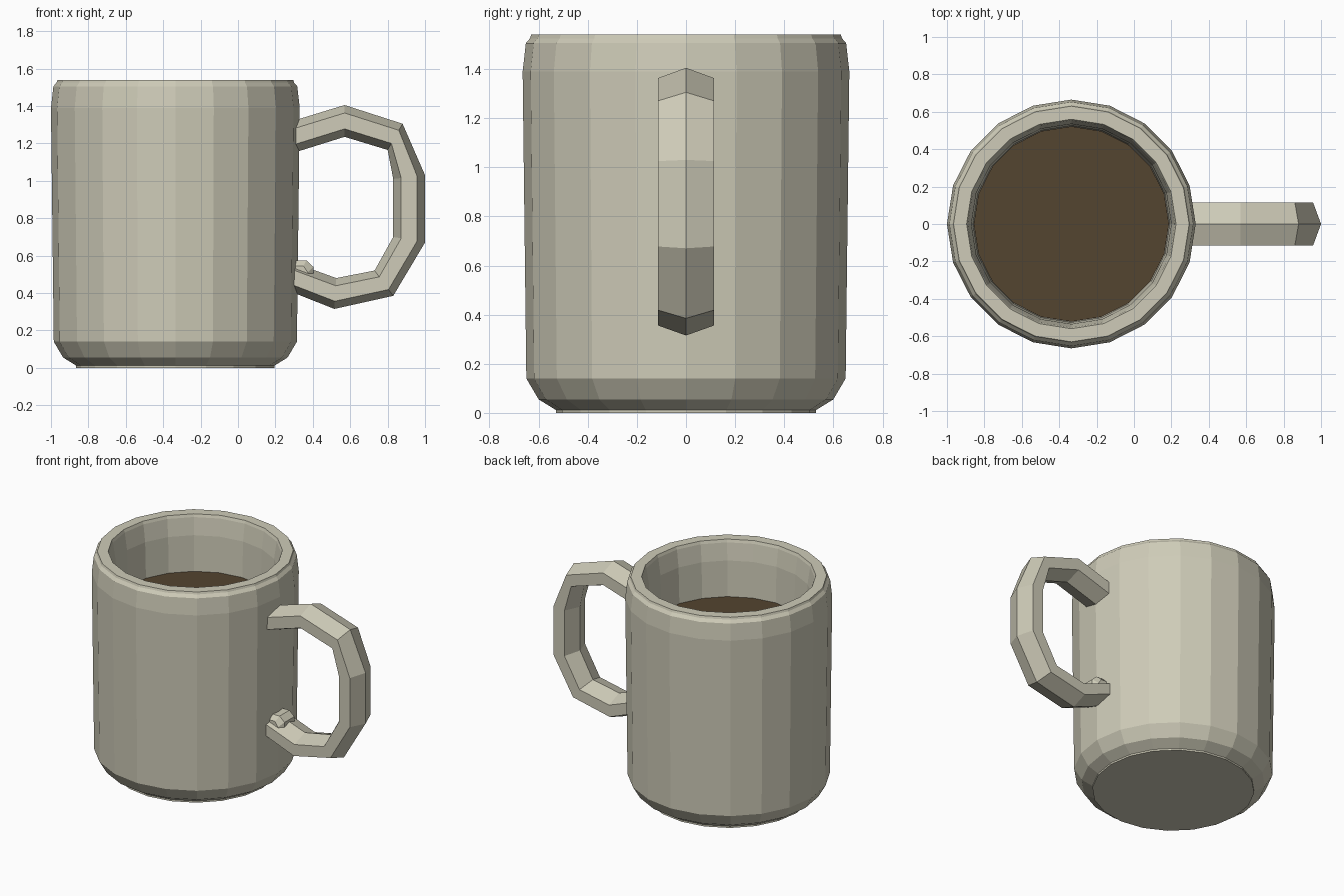
import bpy, bmesh, math

if "Cube" in bpy.data.objects:
    bpy.data.objects.remove(bpy.data.objects["Cube"])

CX, SIDES = -0.335, 20


def material(name, rgb):
    m = bpy.data.materials.new(name)
    m.diffuse_color = (*rgb, 1)
    m.use_nodes = True
    m.node_tree.nodes["Principled BSDF"].inputs["Base Color"].default_value = m.diffuse_color
    return m


ceramic = material("cream ceramic", (0.62, 0.60, 0.48))
coffee_brown = material("coffee brown", (0.088, 0.058, 0.029))


def loft(name, rings, mat):
    """Skin a row of equal-length closed rings and cap both ends."""
    bm = bmesh.new()
    vs = [[bm.verts.new(p) for p in ring] for ring in rings]
    n = len(vs[0])
    for a, b in zip(vs, vs[1:]):
        for i in range(n):
            j = (i + 1) % n
            bm.faces.new((a[i], a[j], b[j], b[i]))
    bm.faces.new(vs[0][::-1])
    bm.faces.new(vs[-1])
    bmesh.ops.recalc_face_normals(bm, faces=bm.faces)
    me = bpy.data.meshes.new(name)
    bm.to_mesh(me)
    bm.free()
    me.materials.append(mat)
    ob = bpy.data.objects.new(name, me)
    bpy.context.collection.objects.link(ob)
    return ob


def circle(r, z):
    step = 2 * math.pi / SIDES
    return [(CX + r * math.cos(i * step), r * math.sin(i * step), z)
            for i in range(SIDES)]


# Mug body: outside, rim, then down the inside to the inner floor
profile = [(0.53, 0), (0.53, 0.012), (0.60, 0.055), (0.65, 0.14),
           (0.665, 1.39), (0.652, 1.505), (0.635, 1.525), (0.63, 1.54),
           (0.56, 1.54), (0.553, 1.52), (0.535, 1.40), (0.525, 1.10),
           (0.52, 0.16), (0.45, 0.09)]
loft("mug_body", [circle(r, z) for r, z in profile], ceramic)

# Coffee surface
loft("coffee", [circle(0.522, 1.13), circle(0.522, 1.15)], coffee_brown)

# Handle: hexagonal section swept between an outer and an inner ridge line
outer = [(0.25, 1.307), (0.57, 1.405), (0.88, 1.305), (1.0, 1.03),
         (1.0, 0.67), (0.83, 0.385), (0.515, 0.315), (0.25, 0.42)]
inner = [(0.25, 1.135), (0.57, 1.235), (0.80, 1.165), (0.83, 1.01),
         (0.83, 0.70), (0.73, 0.52), (0.525, 0.48), (0.25, 0.58)]
section = [(0, 0), (0.25, 0.115), (0.75, 0.115),
           (1, 0), (0.75, -0.115), (0.25, -0.115)]
rings = [[(o[0] + (i[0] - o[0]) * t, y, o[1] + (i[1] - o[1]) * t)
          for t, y in section] for o, i in zip(outer, inner)]
loft("handle", rings, ceramic)

# Small chamfered thumb nub where the handle meets the body
nub = []
for y, drop in ((-0.085, 0.03), (-0.055, 0), (0.055, 0), (0.085, 0.03)):
    nub.append([(0.27, y, 0.46), (0.27, y, 0.575 - drop),
                (0.365 - drop / 2, y, 0.575 - drop),
                (0.403 - drop, y, 0.54 - drop), (0.403 - drop, y, 0.46)])
loft("thumb_nub", nub, ceramic)
